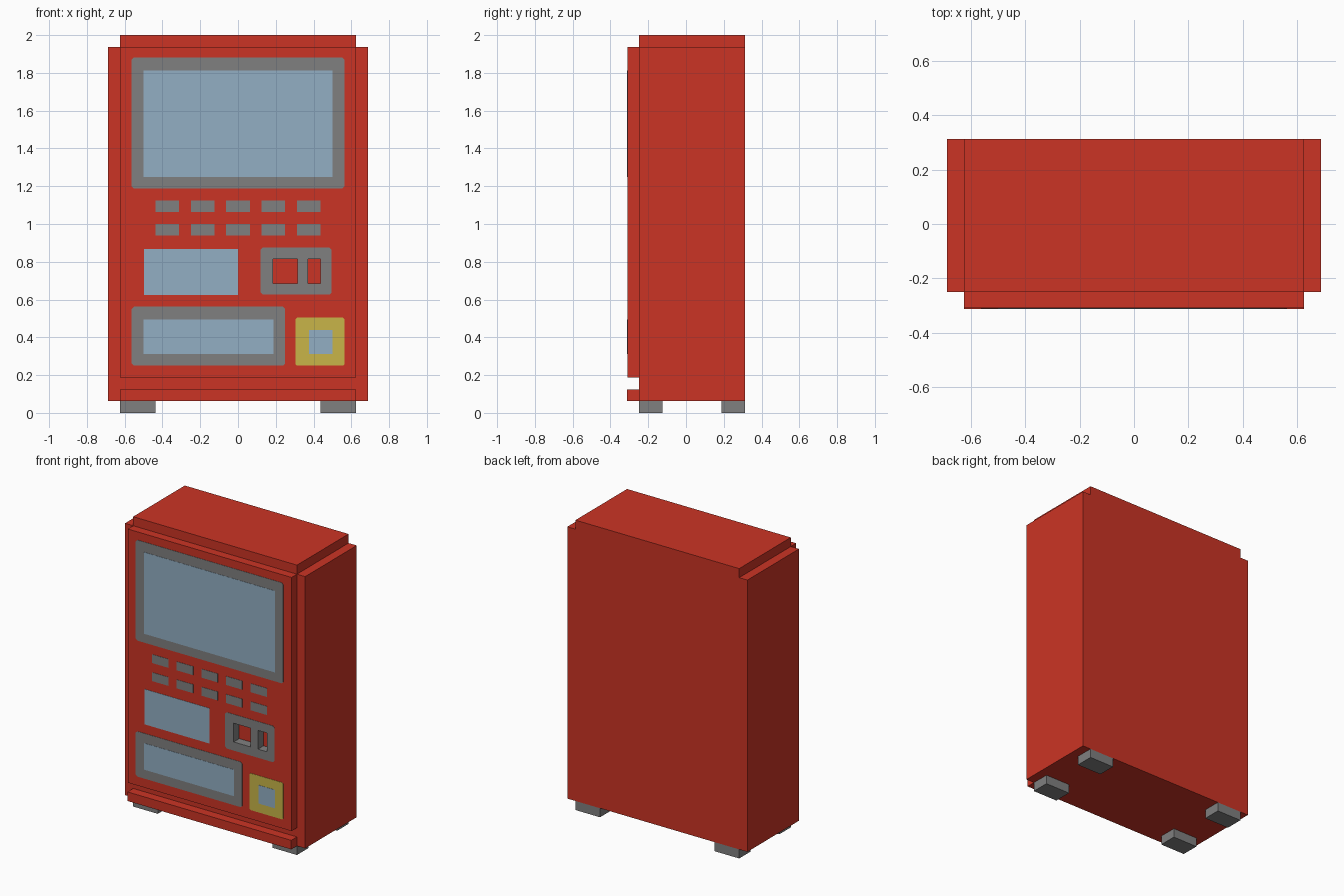
import bpy, bmesh

if "Cube" in bpy.data.objects:
    bpy.data.objects.remove(bpy.data.objects["Cube"])


def material(name, r, g, b):
    m = bpy.data.materials.new(name)
    m.diffuse_color = (r, g, b, 1)
    m.use_nodes = True
    m.node_tree.nodes["Principled BSDF"].inputs["Base Color"].default_value = m.diffuse_color
    return m


RED = material("cabinet red", 0.60, 0.034, 0.018)
GREY = material("trim grey", 0.216, 0.216, 0.216)
GLASS = material("glass blue", 0.29, 0.43, 0.55)
YELLOW = material("panel yellow", 0.58, 0.46, 0.065)


def finish(name, bm, mat):
    bmesh.ops.recalc_face_normals(bm, faces=bm.faces)
    mesh = bpy.data.meshes.new(name)
    bm.to_mesh(mesh)
    bm.free()
    mesh.materials.append(mat)
    obj = bpy.data.objects.new(name, mesh)
    bpy.context.collection.objects.link(obj)
    return obj


def plate(name, x0, x1, z0, z1, y0, y1, mat, clip=0.0):
    """Box between two corners; clip cuts the four corners seen from the front."""
    c = clip
    if c:
        pts = [(x0 + c, z0), (x1 - c, z0), (x1, z0 + c), (x1, z1 - c),
               (x1 - c, z1), (x0 + c, z1), (x0, z1 - c), (x0, z0 + c)]
    else:
        pts = [(x0, z0), (x1, z0), (x1, z1), (x0, z1)]
    bm = bmesh.new()
    face = bm.faces.new([bm.verts.new((x, y0, z)) for x, z in pts])
    new = bmesh.ops.extrude_face_region(bm, geom=[face])["geom"]
    for v in new:
        if isinstance(v, bmesh.types.BMVert):
            v.co.y = y1
    return finish(name, bm, mat)


DOOR, TRIM, PANE = -0.309, -0.311, -0.3125   # front planes of the layers

# Cabinet, top slab, kick strip and door
plate("cabinet", -0.6875, 0.6875, 0.0625, 1.9375, -0.25, 0.3125, RED)
plate("top_slab", -0.625, 0.625, 1.9375, 2.0, -0.25, 0.3125, RED)
plate("kick_strip", -0.625, 0.625, 0.0625, 0.125, -0.3125, -0.25, RED)
door = plate("door", -0.625, 0.625, 0.1875, 1.9375, DOOR, -0.25, RED)

# Feet
for sx in (-1, 1):
    for y0 in (-0.25, 0.1875):
        xa, xb = sorted((sx * 0.4375, sx * 0.625))
        plate("foot", xa, xb, 0, 0.0625, y0, y0 + 0.125, GREY)

# Display window, info window, delivery tray and yellow panel
plate("display_frame", -0.563, 0.563, 1.188, 1.882, TRIM, DOOR, GREY, 0.012)
plate("display_glass", -0.5, 0.5, 1.25, 1.8125, PANE, TRIM, GLASS)
plate("info_glass", -0.497, 0.0, 0.625, 0.868, TRIM, DOOR, GLASS)
plate("tray_frame", -0.563, 0.25, 0.25, 0.562, TRIM, DOOR, GREY, 0.012)
plate("tray_glass", -0.5, 0.1875, 0.3125, 0.495, PANE, TRIM, GLASS)
plate("yellow_panel", 0.305, 0.563, 0.25, 0.504, TRIM, DOOR, YELLOW, 0.008)
plate("yellow_panel_glass", 0.375, 0.5, 0.3125, 0.4395, PANE, TRIM, GLASS)

# Two rows of buttons
for z in (0.969, 1.0935):
    for i in range(-2, 3):
        x = i * 0.1875
        plate("button", x - 0.0625, x + 0.0625, z - 0.03, z + 0.03, TRIM, DOOR, GREY)

# Coin panel with two slots cut through it and the door
coin = plate("coin_panel", 0.12, 0.496, 0.626, 0.876, TRIM, DOOR, GREY, 0.012)
door.data.materials.append(GREY)
for x0, x1 in ((0.1845, 0.314), (0.37, 0.4375)):
    cutter = plate("slot_cutter", x0, x1, 0.6855, 0.815, -0.4, -0.2, GREY)
    cutter.hide_render = True
    for target in (door, coin):
        mod = target.modifiers.new("slot", "BOOLEAN")
        mod.operation, mod.solver, mod.object = "DIFFERENCE", "EXACT", cutter
        bpy.context.view_layer.objects.active = target
        bpy.ops.object.modifier_apply(modifier=mod.name)
    bpy.data.objects.remove(cutter)

# Slot walls in the door are grey
for p in door.data.polygons:
    inside = 0.15 < p.center.x < 0.47 and 0.65 < p.center.z < 0.85
    p.material_index = 1 if inside and abs(p.normal.y) < 0.5 else 0
